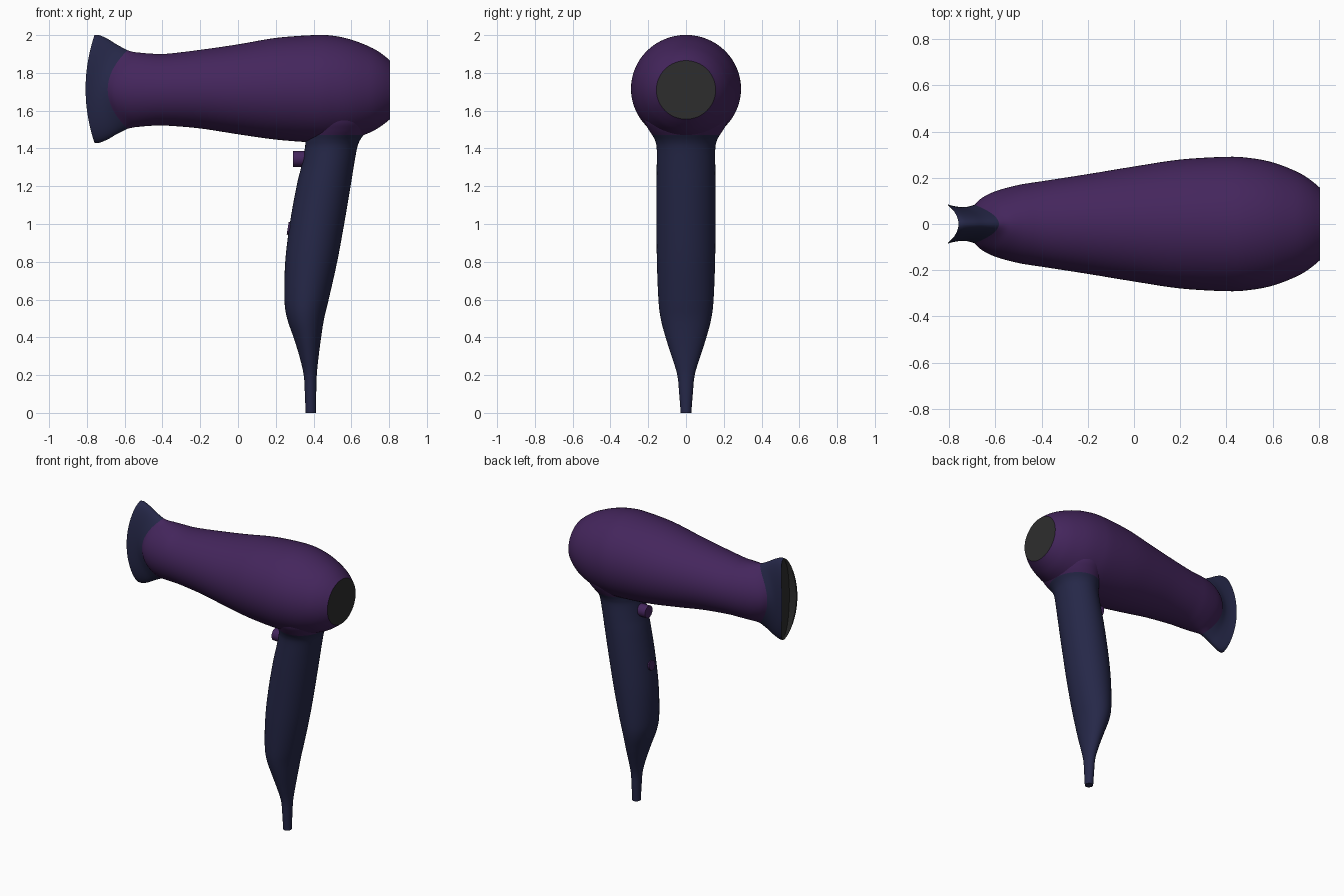
import bpy, bmesh, math

if "Cube" in bpy.data.objects:
    bpy.data.objects.remove(bpy.data.objects["Cube"])

N = 64


def mat(name, rgb):
    m = bpy.data.materials.new(name)
    m.diffuse_color = (*rgb, 1)
    m.use_nodes = True
    m.node_tree.nodes["Principled BSDF"].inputs["Base Color"].default_value = m.diffuse_color
    return m


purple = mat("deep purple", (0.058, 0.019, 0.108))
navy = mat("dark navy", (0.019, 0.021, 0.066))
grey = mat("charcoal grey", (0.027, 0.027, 0.027))


def smooth(stations, steps=5):
    """Catmull-Rom interpolation of station tuples."""
    p = [stations[0]] + stations + [stations[-1]]
    out = []
    for i in range(1, len(p) - 2):
        for s in range(steps):
            t = s / steps
            out.append(tuple(
                0.5 * (2 * b + (c - a) * t + (2 * a - 5 * b + 4 * c - d) * t * t
                       + (3 * b - a - 3 * c + d) * t ** 3)
                for a, b, c, d in zip(*p[i - 1:i + 3])))
    return out + [stations[-1]]


def loft(name, rings, material, cap_start=False, cap_end=False, end_mat=None):
    bm = bmesh.new()
    vs = [[bm.verts.new(co) for co in r] for r in rings]
    for a, b in zip(vs, vs[1:]):
        for i in range(N):
            j = (i + 1) % N
            bm.faces.new((a[i], a[j], b[j], b[i]))
    if cap_start:
        bm.faces.new(vs[0])
    if cap_end:
        f = bm.faces.new(vs[-1])
        f.material_index = 1 if end_mat else 0
    bmesh.ops.recalc_face_normals(bm, faces=bm.faces)
    me = bpy.data.meshes.new(name)
    bm.to_mesh(me)
    bm.free()
    me.materials.append(material)
    if end_mat:
        me.materials.append(end_mat)
    ob = bpy.data.objects.new(name, me)
    bpy.context.collection.objects.link(ob)
    finish(ob)
    return ob


def finish(ob):
    bpy.ops.object.select_all(action='DESELECT')
    ob.select_set(True)
    bpy.context.view_layer.objects.active = ob
    bpy.ops.object.shade_smooth_by_angle(angle=math.radians(40))


def x_ring(s):
    """Ellipse around x whose x position shifts from mid to tip."""
    xm, xt, ry, rz, zc = s
    r = []
    for i in range(N):
        a = 2 * math.pi * i / N
        c, d = math.cos(a), math.sin(a)
        r.append((xm + (xt - xm) * d * d, ry * c, zc + rz * d))
    return r


def z_ring(s):
    """Ellipse around z between left and right x limits."""
    z, xl, xr, ry = s
    return [((xl + xr) / 2 + (xr - xl) / 2 * math.cos(2 * math.pi * i / N),
             ry * math.sin(2 * math.pi * i / N), z) for i in range(N)]


# main barrel with grey rear intake
seam = (-0.69, -0.585, 0.083, 0.208, 1.712)
body = [seam, (-0.66, -0.555, 0.112, 0.200, 1.711),
        (-0.60, -0.52, 0.142, 0.196, 1.711), (-0.50, -0.46, 0.169, 0.191, 1.711),
        (-0.40, -0.38, 0.185, 0.190, 1.711), (-0.2, -0.2, 0.216, 0.208, 1.714),
        (0, 0, 0.249, 0.238, 1.713), (0.2, 0.2, 0.279, 0.269, 1.716),
        (0.4, 0.4, 0.291, 0.284, 1.716), (0.5, 0.5, 0.286, 0.281, 1.716),
        (0.6, 0.6, 0.267, 0.263, 1.713), (0.7, 0.7, 0.229, 0.226, 1.711),
        (0.76, 0.76, 0.194, 0.191, 1.711), (0.805, 0.805, 0.157, 0.155, 1.71)]
loft("barrel", [x_ring(s) for s in smooth(body)], purple, cap_end=True, end_mat=grey)

# flattened, flared nozzle
nozzle = [(-0.807, -0.76, 0.085, 0.285, 1.715), (-0.785, -0.735, 0.079, 0.285, 1.715),
          (-0.757, -0.69, 0.074, 0.266, 1.714), (-0.725, -0.64, 0.074, 0.236, 1.713), seam]
loft("nozzle", [x_ring(s) for s in smooth(nozzle)], navy)

# nozzle mouth lining and flat back
mouth = [(-0.807, -0.76, 0.085, 0.285, 1.715), (-0.803, -0.758, 0.079, 0.279, 1.715),
         (-0.755, -0.755, 0.070, 0.272, 1.715)]
loft("nozzle_mouth", [x_ring(s) for s in mouth], grey, cap_end=True)

# handle with cord sleeve
handle = [(0, 0.358, 0.412, 0.028), (0.1, 0.354, 0.414, 0.036), (0.2, 0.348, 0.417, 0.046),
          (0.3, 0.325, 0.427, 0.076), (0.4, 0.294, 0.440, 0.108), (0.5, 0.260, 0.456, 0.134),
          (0.6, 0.246, 0.480, 0.146), (0.8, 0.250, 0.525, 0.154), (1.0, 0.274, 0.562, 0.156),
          (1.2, 0.310, 0.596, 0.156), (1.3, 0.334, 0.612, 0.155), (1.4, 0.354, 0.630, 0.155),
          (1.44, 0.356, 0.644, 0.163), (1.47, 0.356, 0.664, 0.178)]
loft("handle", [z_ring(s) for s in smooth(handle)], navy, cap_start=True)

# fillet between handle and barrel
collar = [(1.47, 0.356, 0.664, 0.178), (1.50, 0.352, 0.688, 0.198),
          (1.54, 0.345, 0.710, 0.220), (1.60, 0.34, 0.720, 0.235)]
loft("collar", [z_ring(s) for s in smooth(collar)], purple)

# trigger button and small slide switch on the grip
for name, x, z, r, d, tilt in (("trigger_button", 0.335, 1.345, 0.042, 0.09, 0),
                               ("slide_switch", 0.278, 0.975, 0.034, 0.03, -0.17)):
    bpy.ops.mesh.primitive_cylinder_add(vertices=32, radius=r, depth=d, location=(x, 0, z),
                                        rotation=(0, math.pi / 2 - tilt, 0))
    ob = bpy.context.object
    ob.name = name
    ob.data.materials.append(purple)
    finish(ob)
